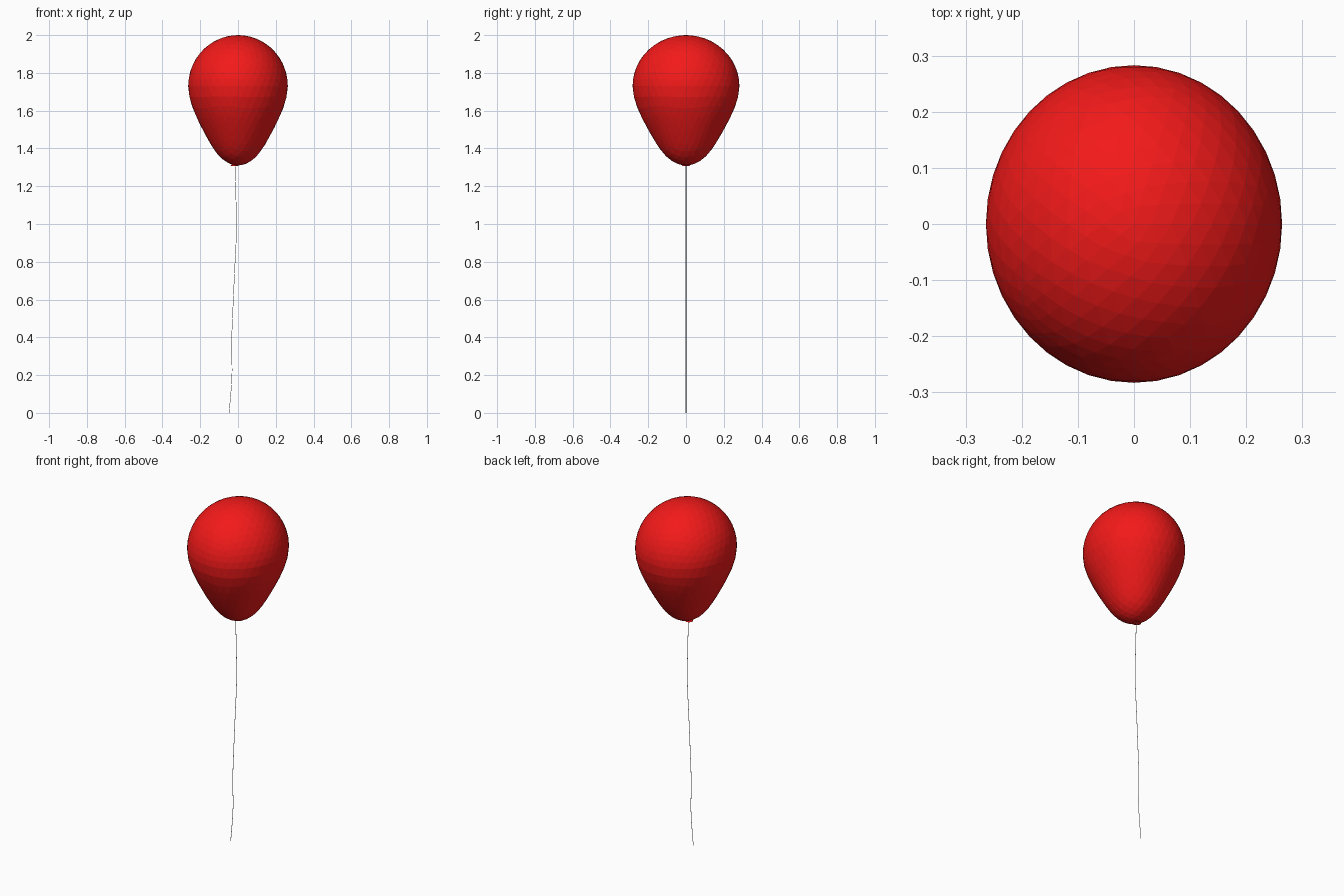
import bpy
from math import sqrt

if "Cube" in bpy.data.objects:
    bpy.data.objects.remove(bpy.data.objects["Cube"])

red = bpy.data.materials.new("red_rubber")
red.diffuse_color = (0.9, 0.01, 0.01, 1)
red.use_nodes = True
red.node_tree.nodes["Principled BSDF"].inputs["Base Color"].default_value = red.diffuse_color

# Balloon: faceted sphere, round above and tapered below its widest level
WIDEST, TOP, BOTTOM = 1.73, 2.0, 1.31
RX, RY = 0.264, 0.283
bpy.ops.mesh.primitive_ico_sphere_add(subdivisions=4, radius=1)
balloon = bpy.context.object
balloon.name = "balloon"
for v in balloon.data.vertices:
    x, y, u = v.co
    taper = 1.0
    if u < 0:
        s = min(-u / 0.8, 1.0)
        taper = 1 - 0.2 * s * s * (3 - 2 * s)
    height = TOP - WIDEST if u > 0 else WIDEST - BOTTOM
    v.co = (x * RX * taper, y * RY * taper, WIDEST + u * height)
balloon.data.materials.append(red)

# Knot: small flared lip under the balloon
bpy.ops.mesh.primitive_cone_add(vertices=12, radius1=0.022, radius2=0.012,
                                depth=0.012, location=(-0.02, 0, 1.312))
knot = bpy.context.object
knot.name = "knot"
knot.data.materials.append(red)

# String: very thin, gently wandering cord
path = [(-0.016, 1.312), (-0.011, 1.14), (-0.009, 0.95), (-0.018, 0.75),
        (-0.027, 0.55), (-0.034, 0.35), (-0.032, 0.2), (-0.047, 0.0)]
curve = bpy.data.curves.new("string", "CURVE")
curve.dimensions = "3D"
curve.bevel_depth = 0.0014
curve.bevel_resolution = 1
curve.resolution_u = 6
curve.use_fill_caps = True
spline = curve.splines.new("BEZIER")
spline.bezier_points.add(len(path) - 1)
for p, (x, z) in zip(spline.bezier_points, path):
    p.co = (x, 0, z)
    p.handle_left_type = p.handle_right_type = "AUTO"
string = bpy.data.objects.new("string", curve)
bpy.context.collection.objects.link(string)
